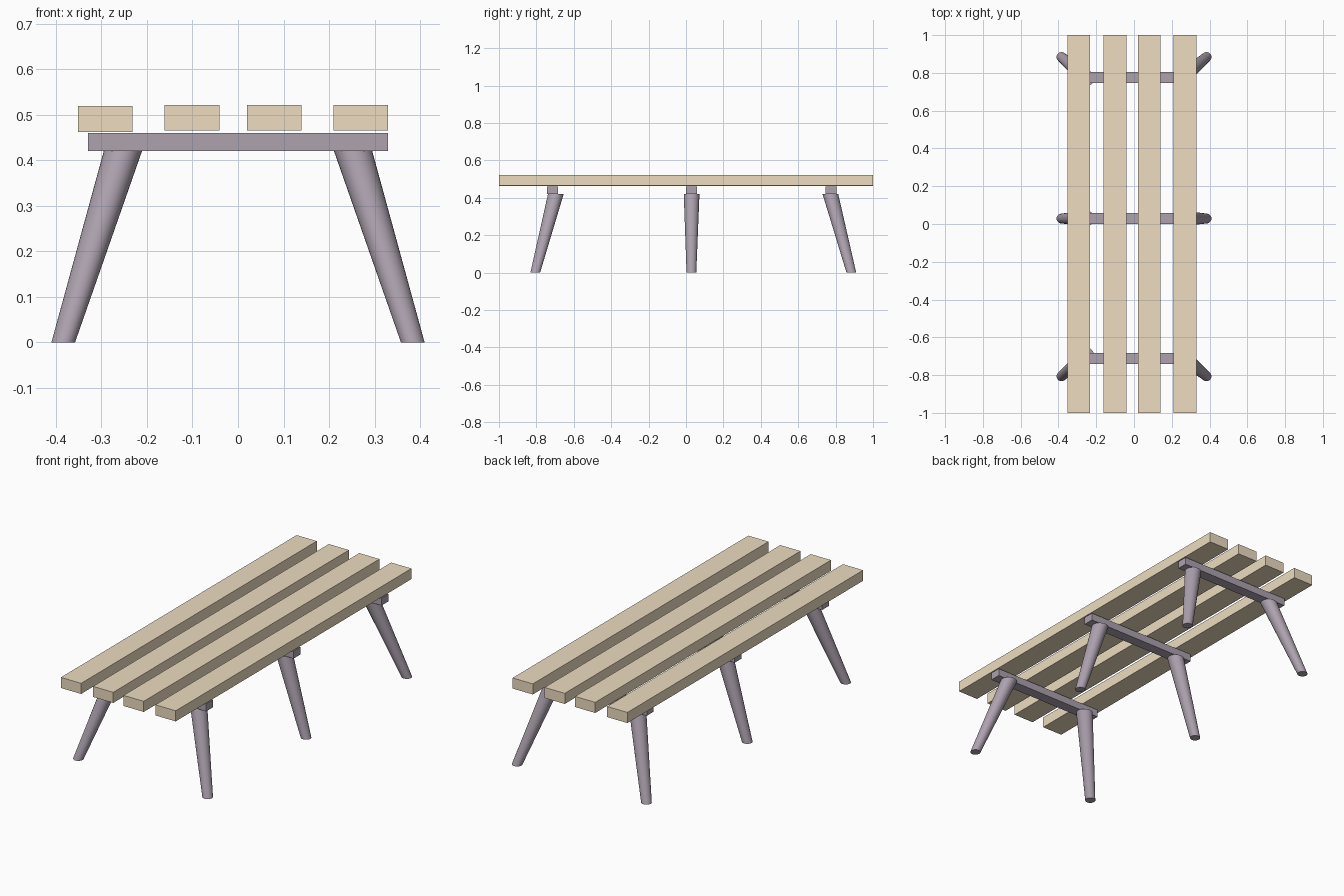
import bpy, bmesh
from mathutils import Vector

if "Cube" in bpy.data.objects:
    bpy.data.objects.remove(bpy.data.objects["Cube"])


def material(name, rgb):
    m = bpy.data.materials.new(name)
    m.diffuse_color = (*rgb, 1)
    m.use_nodes = True
    m.node_tree.nodes["Principled BSDF"].inputs["Base Color"].default_value = m.diffuse_color
    return m


WOOD = material("pale_wood", (0.85, 0.72, 0.53))
DARK = material("dark_painted_wood", (0.42, 0.36, 0.43))


def finish(bm, name, mat):
    mesh = bpy.data.meshes.new(name)
    bm.to_mesh(mesh)
    bm.free()
    mesh.materials.append(mat)
    obj = bpy.data.objects.new(name, mesh)
    bpy.context.collection.objects.link(obj)
    return obj


def box(name, lo, hi, mat):
    lo, hi = Vector(lo), Vector(hi)
    bm = bmesh.new()
    bmesh.ops.create_cube(bm, size=1)
    for v in bm.verts:
        v.co = (lo + hi) / 2 + v.co * (hi - lo)
    return finish(bm, name, mat)


def leg(name, foot, top, height=0.42, r_foot=0.026, r_top=0.042):
    # Tapered round leg, sheared so both ends stay horizontal
    bm = bmesh.new()
    bmesh.ops.create_cone(bm, cap_ends=True, segments=32,
                          radius1=r_foot, radius2=r_top, depth=height)
    for v in bm.verts:
        end = top if v.co.z > 0 else foot
        v.co += Vector((*end, height / 2))
    for f in bm.faces:
        f.smooth = len(f.verts) == 4
    for e in bm.edges:
        e.smooth = all(f.smooth for f in e.link_faces)
    return finish(bm, name, DARK)


# Four long seat slats; the outer left one sits slightly lower
for i, (x, z) in enumerate([(-0.292, 0.462), (-0.101, 0.465),
                            (0.08, 0.465), (0.27, 0.465)]):
    box(f"seat_slat_{i + 1}", (x - 0.06, -1, z), (x + 0.06, 1, z + 0.057), WOOD)

# Three trestles: a cross bar with a splayed pair of legs each
for name, bar_y, top_y, foot_y in [("front", -0.713, -0.696, -0.806),
                                   ("middle", 0.029, 0.03, 0.029),
                                   ("back", 0.775, 0.772, 0.884)]:
    box(f"{name}_cross_bar", (-0.33, bar_y - 0.029, 0.42),
        (0.33, bar_y + 0.029, 0.46), DARK)
    for side, s in (("left", -1), ("right", 1)):
        leg(f"{name}_{side}_leg", (s * 0.384, foot_y), (s * 0.253, top_y))
